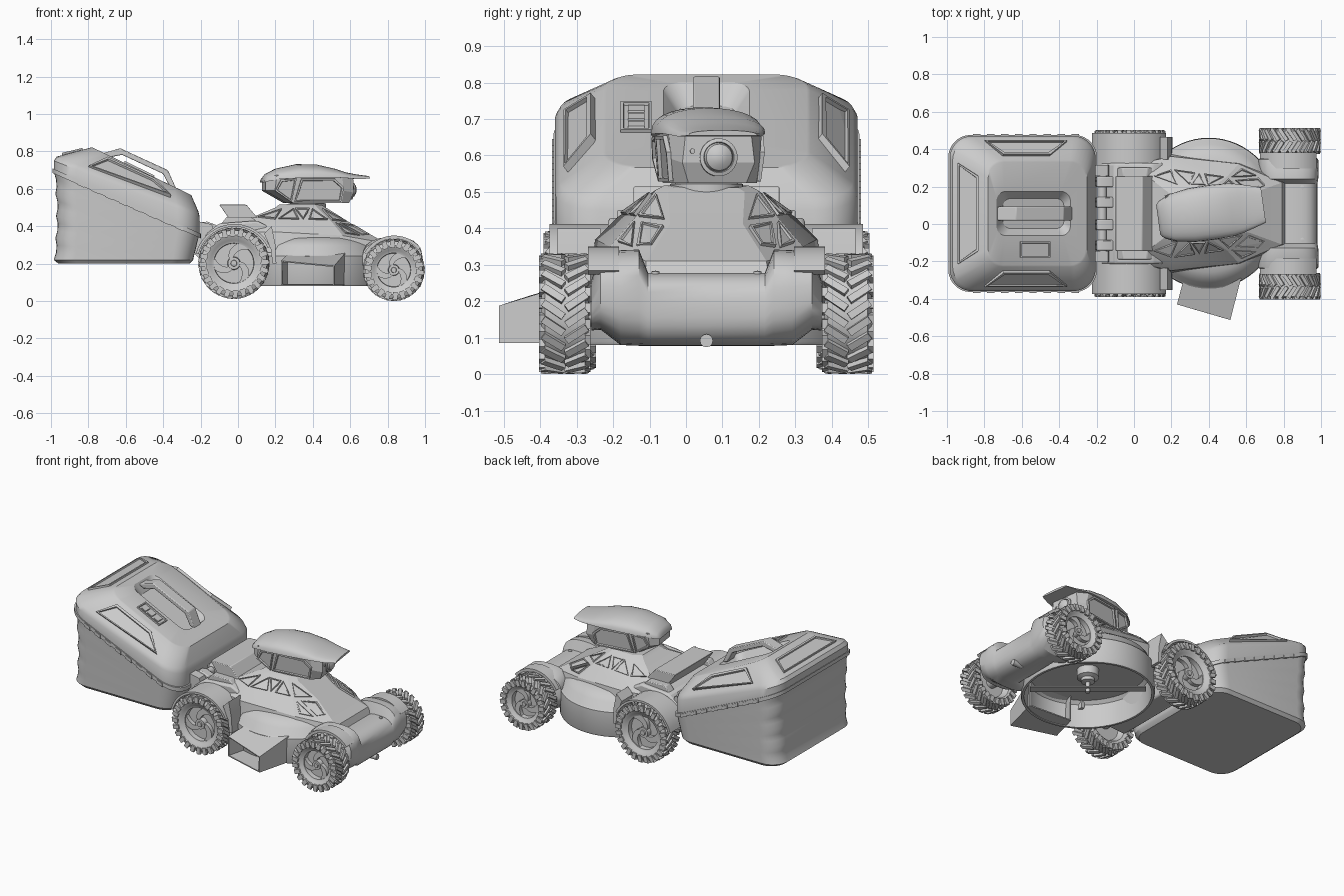
import bpy, bmesh
from math import sin, cos, pi, radians
from mathutils import Vector as V, Matrix as M

if "Cube" in bpy.data.objects:
    bpy.data.objects.remove(bpy.data.objects["Cube"])

C = 0.056  # mirror plane of the mower in y; all parts are modelled relative to it


def finish(name, bm, mirror=False, loc=(0, C, 0), bevel=0, rot=0, angle=32):
    bmesh.ops.remove_doubles(bm, verts=bm.verts, dist=1e-5)
    bmesh.ops.recalc_face_normals(bm, faces=bm.faces)
    me = bpy.data.meshes.new(name)
    bm.to_mesh(me)
    bm.free()
    ob = bpy.data.objects.new(name, me)
    bpy.context.collection.objects.link(ob)
    ob.location = loc
    ob.rotation_euler.z = rot
    bpy.ops.object.select_all(action='DESELECT')
    ob.select_set(True)
    bpy.context.view_layer.objects.active = ob
    bpy.ops.object.shade_smooth_by_angle(angle=radians(angle))
    if bevel:
        b = ob.modifiers.new("bevel", 'BEVEL')
        b.width, b.segments, b.limit_method = bevel, 2, 'ANGLE'
    if mirror:
        ob.modifiers.new("mirror", 'MIRROR').use_axis = (False, True, False)
    return ob


def loft(name, rings, cap=True, **k):
    bm = bmesh.new()
    vs = [[bm.verts.new(p) for p in r] for r in rings]
    n = len(rings[0])
    for a, b in zip(vs, vs[1:]):
        for i in range(n):
            bm.faces.new((a[i], a[(i + 1) % n], b[(i + 1) % n], b[i]))
    if cap:
        bm.faces.new(vs[0])
        bm.faces.new(vs[-1])
    return finish(name, bm, **k)


def prism(name, polys, y0, y1, **k):
    bm = bmesh.new()
    for poly in polys:
        f = bm.faces.new([bm.verts.new((x, y0, z)) for x, z in poly])
        r = bmesh.ops.extrude_face_region(bm, geom=[f])['geom']
        bmesh.ops.translate(bm, vec=(0, y1 - y0, 0), verts=[v for v in r if isinstance(v, bmesh.types.BMVert)])
    return finish(name, bm, **k)


def lathe(name, prof, at, axis='Z', n=40, sx=1, extra=None, **k):
    bm = bmesh.new()
    rings = []
    for r, h in prof:
        ring = []
        for i in range(n):
            c, s = r * cos(2 * pi * i / n), r * sin(2 * pi * i / n)
            p = {'Z': (c * sx, s, h), 'Y': (c, h, s), 'X': (h, c, s)}[axis]
            ring.append(bm.verts.new(V(p) + V(at)))
        rings.append(ring)
    for a, b in zip(rings, rings[1:]):
        for i in range(n):
            bm.faces.new((a[i], a[(i + 1) % n], b[(i + 1) % n], b[i]))
    for m in extra or []:
        bmesh.ops.create_cube(bm, size=1, matrix=m)
    return finish(name, bm, **k)


def panel(name, pts, ref, inset=0.014, lift=0.01, **k):
    # raised frame with a sunken middle, lying on a surface facing away from ref
    pts = [V(p) for p in pts]
    mid = sum(pts, V()) / len(pts)
    nrm = (pts[1] - pts[0]).cross(pts[2] - pts[0]).normalized()
    if nrm.dot(mid - V(ref)) < 0:
        pts.reverse()
        nrm = -nrm
    bm = bmesh.new()
    lo = [bm.verts.new(p - nrm * .015) for p in pts]
    hi = [bm.verts.new(p + nrm * lift) for p in pts]
    for i in range(len(pts)):
        j = (i + 1) % len(pts)
        bm.faces.new((lo[i], lo[j], hi[j], hi[i]))
    f = bm.faces.new(hi)
    bm.normal_update()
    bmesh.ops.inset_individual(bm, faces=[f], thickness=inset)
    bmesh.ops.inset_individual(bm, faces=[f], thickness=.003, depth=.002 - lift)
    return finish(name, bm, angle=15, **k)


def rrect(x0, x1, hy, r, zl, zr):
    out = []
    for q, (cx, cy) in enumerate([(x1 - r, hy - r), (x0 + r, hy - r), (x0 + r, r - hy), (x1 - r, r - hy)]):
        for i in range(8):
            a = pi / 2 * (q + i / 7)
            x = cx + r * cos(a)
            out.append((x, cy + r * sin(a), zl + (zr - zl) * (x - x0) / (x1 - x0)))
    return out


def sym(half):
    return half + [(x, -y, z) for x, y, z in reversed(half)]


def patch(rings, i, j, uvs):
    a, b, c, d = (V(rings[i][j]), V(rings[i][j + 1]), V(rings[i + 1][j + 1]), V(rings[i + 1][j]))
    return [a.lerp(b, u).lerp(d.lerp(c, u), v) for u, v in uvs]


def arc(cx, cz, r0, r1, a0, a1, n=18):
    an = [radians(a0 + (a1 - a0) * i / n) for i in range(n + 1)]
    return [(cx + r1 * cos(a), cz + r1 * sin(a)) for a in an] + [(cx + r0 * cos(a), cz + r0 * sin(a)) for a in reversed(an)]


# Grass bag: soft lower sack with wavy back, rim and hard lid with a handle recess
sack = []
for i in range(13):
    t = i / 12
    sack.append(rrect(-.985 + .012 * sin(t * 4 * pi) ** 2 + .012 * sin(pi * t), -.21 - .03 * t, .412 - .01 * t,
                      .11, .69 - .47 * t, .345 - .125 * t))
sack.append(rrect(-.96, -.26, .385, .1, .2, .2))
loft("bag_sack", sack)
loft("bag_rim", [rrect(-.993, -.198, .42, .12, z, z - .35) for z in (.685, .71)])
loft("bag_lid", [rrect(-.985, -.205, .415, .12, .70, .36), rrect(-.985, -.205, .415, .12, .75, .45),
                 rrect(-.97, -.212, .402, .12, .772, .48), rrect(-.79, -.25, .285, .09, .82, .567),
                 rrect(-.78, -.26, .275, .085, .822, .572), rrect(-.735, -.34, .118, .05, .80, .609),
                 rrect(-.70, -.375, .08, .04, .735, .58)])
prism("bag_handle", [[(-.74, .785), (-.63, .817), (-.375, .70), (-.33, .60), (-.365, .61), (-.40, .68),
                      (-.62, .782), (-.70, .765)]], -.037, .037, bevel=.005)
prism("bag_clips", [[(x, .70 - .44 * (x + .985)), (x + .04, .682 - .44 * (x + .985)), (x + .04, .66 - .44 * (x + .985)),
                     (x, .678 - .44 * (x + .985))] for x in [-.86 + .075 * i for i in range(8)]], .41, .424, mirror=True)
ref = (-.55, 0, .3)
panel("lid_side_panel", [(-.80, .385, .716), (-.36, .385, .56), (-.45, .31, .65), (-.70, .31, .762)], ref,
      lift=.013, inset=.016, mirror=True)
panel("lid_back_panel", [(-.94, -.27, .782), (-.94, .27, .782), (-.83, .2, .809), (-.83, -.2, .809)], ref)
lz = lambda x: .822 - .483 * (x + .78)
panel("lid_latch", [(x, y, lz(x)) for x, y in [(-.61, -.235), (-.45, -.235), (-.45, -.15), (-.61, -.15)]], ref, inset=.01)
prism("latch_buttons", [[(x, lz(x) - .015), (x + .03, lz(x + .03) - .015), (x + .03, lz(x + .03) + .008),
                         (x, lz(x) + .008)] for x in (-.59, -.545, -.5)], -.215, -.17)

# Bag hinge at the back of the mower
lathe("hinge_barrel", [(0, -.2), (.024, -.2), (.024, .2), (0, .2)], (-.17, 0, .39), 'Y', 20)
for i, y in enumerate((-.17, -.06, .06, .17)):
    prism(f"hinge_knuckle_{i}", [[(-.205, .36), (-.2, .42), (-.165, .425), (-.1, .40), (-.1, .35), (-.2, .33)]],
          y - .028, y + .028, bevel=.006)
prism("bag_hook", [[(-.23, .25), (-.23, .43), (-.14, .41), (-.1, .3), (-.2, .22)]], .2, .26, mirror=True)

# Round cutting deck, open below, with drive shaft and blade
lathe("deck", [(0, .35), (.25, .345), (.315, .335), (.37, .297), (.392, .25), (.402, .242), (.405, .09), (.40, .08),
               (.385, .08), (.38, .23), (.36, .25), (0, .255)], (.4, 0, 0), n=64, sx=.95)
lathe("blade_hub", [(0, .27), (.065, .27), (.065, .2), (.04, .19), (.04, .17), (.014, .165), (.014, .1), (0, .1)], (.4, 0, 0))
bm = bmesh.new()
bmesh.ops.create_cube(bm, size=1, matrix=M.Diagonal((.68, .055, .008, 1)))
finish("blade", bm, loc=(.4, C, .125), rot=-.7)

# Side discharge chute
bm = bmesh.new()
ends = [[(.28, -.24, .085), (.58, -.26, .085), (.58, -.26, .265), (.28, -.24, .265)],
        [(.23, -.43, .085), (.515, -.513, .085), (.515, -.513, .188), (.23, -.43, .215)]]
a, b = [[bm.verts.new(p) for p in e] for e in ends]
for i in range(4):
    bm.faces.new((a[i], a[(i + 1) % 4], b[(i + 1) % 4], b[i]))
ch = finish("discharge_chute", bm, loc=(0, 0, 0), angle=5)
ch.data.shade_flat()
ch.modifiers.new("wall", 'SOLIDIFY').thickness = .01

# Faceted engine cowl with sunken windows
half = [[(.0, .27, .26), (.2, .32, .26), (.58, .28, .26), (.82, .17, .24)],
        [(.02, .265, .37), (.2, .305, .37), (.56, .265, .35), (.79, .165, .31)],
        [(.07, .2, .445), (.2, .245, .43), (.5, .2, .425), (.61, .10, .412)],
        [(.2, .10, .50), (.26, .14, .505), (.42, .14, .505), (.47, .105, .50)],
        [(.22, .08, .516), (.27, .115, .518), (.41, .115, .518), (.45, .085, .512)]]
loft("engine_cowl", [sym(h) for h in half], angle=20)
ref = (.35, 0, .3)
for i, (r, j, uv) in enumerate([
        (2, 1, [(.03, .12), (.42, .12), (.25, .85)]), (2, 1, [(.5, .12), (.72, .85), (.3, .85)]),
        (2, 1, [(.6, .12), (.96, .12), (.8, .85)]), (2, 2, [(.1, .1), (.85, .12), (.3, .85)]),
        (1, 2, [(.12, .2), (.5, .2), (.12, .9)]), (1, 2, [(.6, .25), (.9, .4), (.9, .9), (.3, .9)]),
        (2, 0, [(.2, .1), (.95, .1), (.8, .8)])]):
    panel(f"cowl_window_{i}", patch(half, r, j, uv), ref, inset=.01, lift=.008, mirror=True)

# Rear housing and slanted handle mount
prism("rear_housing", [[(-.19, .30), (-.17, .36), (-.1, .415), (.1, .43), (.16, .40), (.16, .29), (.06, .27), (.03, .13),
                        (-.1, .12), (-.18, .2)]], -.27, .27, bevel=.012)
prism("handle_mount", [[(-.1, .515), (.045, .515), (.125, .42), (-.03, .415)]], -.2, .2, bevel=.004)
prism("mount_cheek", [[(-.1, .40), (-.06, .45), (.07, .45), (.13, .40)]], .19, .245, mirror=True, bevel=.005)

# Front axle beam: round bar flaring out into cups at the front wheels
beam = []
for y, cx, cz, rx, rz in [(.0, .868, .178, .112, .1), (.16, .868, .178, .112, .1), (.185, .83, .21, .155, .132),
                          (.235, .825, .21, .162, .13), (.29, .825, .222, .16, .1), (.315, .83, .19, .12, .07)]:
    ring = []
    for i in range(28):
        c, s = cos(2 * pi * i / 28), sin(2 * pi * i / 28)
        k = (abs(c) ** 2.8 + abs(s) ** 2.8) ** (1 / 2.8)
        ring.append((cx + rx * c / k, y, cz + rz * s / k))
    beam.append(ring)
loft("front_beam", [[(x, -y, z) for x, y, z in r] for r in reversed(beam[1:])] + beam)
lathe("beam_bolt", [(0, .0), (.011, 0), (.011, .02), (0, .022)], (.9, .14, .262), 'Z', 12, mirror=True)
lathe("tow_eye", [(0, -.06), (.018, -.06), (.018, .01), (0, .01)], (.965, 0, .092), 'X', 12)

# Fenders
prism("front_fender", [arc(.835, .165, .168, .185, 40, 150)], .24, .325, mirror=True)
prism("rear_fender", [arc(-.02, .2, .198, .212, 25, 165)], .25, .43, mirror=True)
prism("rear_fender_tail", [[(.14, .36), (.18, .40), (.2, .3), (.205, .2), (.185, .2), (.175, .28)]], .29, .41, mirror=True)
prism("rear_inner_wall", [arc(-.02, .2, .0, .2, 20, 165)], .26, .29, mirror=True)


# Wheels: tyre with chevron lugs, rim and three swirling spokes
def wheel(name, x, z, R, w, y, lugs):
    h = w / 2
    ex = []
    for k in range(lugs):
        for s in (-1, 1):
            spin = M.Translation((x, y, z)) @ M.Rotation(2 * pi * (k + s * .25) / lugs, 4, 'Y')
            ex.append(spin @ M.Translation((0, s * h * .47, R - .011)) @ M.Rotation(s * .6, 4, 'Z') @ M.Diagonal((.02, h * 1.0, .02, 1)))
            ex.append(spin @ M.Translation((-s * .018, s * h * .92, R - .027)) @ M.Diagonal((.026, .016, .04, 1)))
    q = R * .66
    lathe(name + "_tyre", [(q, -h * .8), (R * .8, -h * .95), (R * .93, -h * .8), (R - .014, -h * .5), (R - .014, h * .5),
                           (R * .93, h * .8), (R * .8, h * .95), (q, h * .8), (q - .008, h * .7), (q - .018, h * .66),
                           (q - .02, h * .2), (0, h * .2), (0, -h * .3), (q - .02, -h * .3), (q, -h * .8)],
          (x, y, z), 'Y', 48, extra=ex, mirror=True)
    polys = []
    ts = [i / 8 for i in range(9)]
    for k in range(3):
        edge = lambda t, d: (x + R * (.12 + .5 * t) * cos(2.094 * k - 1.2 * t + d), z + R * (.12 + .5 * t) * sin(2.094 * k - 1.2 * t + d))
        polys.append([edge(t, .45 - .1 * t) for t in ts] + [edge(t, -.35 + .1 * t) for t in reversed(ts)])
    prism(name + "_spokes", polys, y + h * .15, y + h * .58, mirror=True)
    lathe(name + "_hub", [(0, h * .75), (R * .08, h * .75), (R * .09, h * .65), (R * .17, h * .65), (R * .19, h * .1), (0, h * .1)],
          (x, y, z), 'Y', 24, mirror=True)
    lathe(name + "_axle", [(0, -h - .08), (.022, -h - .08), (.022, -h - .02), (.035, -h - .02), (.035, -h * .2), (0, -h * .2)],
          (x, y, z), 'Y', 16, mirror=True)


wheel("front_wheel", .833, .166, .165, .136, .388, 22)
wheel("rear_wheel", -.022, .202, .19, .14, .375, 24)

# Sensor head on a neck, turned slightly to one side
H = dict(loc=(.37, C, 0), rot=.14)
lathe("neck", [(0, .50), (.1, .50), (.1, .522), (.07, .526), (.07, .55), (0, .56)], (0, 0, 0), **H)
W = lambda x, z: (x, .118 + .03 * x + .1 * (z - .6), z)  # side wall of the head
hh = [[(-.12, .06, .524), W(-.09, .524), W(.17, .524), (.215, .08, .524)],
      [(-.235, .07, .59), W(-.19, .59), W(.18, .59), (.238, .1, .58)],
      [(-.235, .07, .65), W(-.18, .675), W(.17, .675), (.235, .09, .668)]]
loft("head_body", [sym(h) for h in hh], angle=20, **H)
for i, win in enumerate([[(-.19, .59), (-.16, .65), (-.075, .655), (-.1, .53)],
                         [(-.085, .53), (-.05, .655), (.13, .655), (.18, .61), (.165, .53)]]):
    panel(f"head_window_{i}", [W(*p) for p in win], (0, 0, .6), inset=.012, lift=.012, mirror=True, **H)
cap = []
for x, w, zb, zt in [(-.243, .08, .635, .655), (-.225, .1, .64, .68), (-.17, .127, .652, .708), (-.06, .145, .658, .732),
                     (.05, .147, .66, .73), (.15, .142, .66, .707), (.2, .132, .657, .69), (.26, .115, .652, .678),
                     (.325, .095, .655, .669)]:
    cap.append([(x, w * cos(pi * i / 14), zb + (zt - zb) * sin(pi * i / 14) ** .75 if 0 < i < 14 else zb) for i in range(15)])
loft("head_cap", cap, angle=40, **H)
lathe("lens", [(.0, .22), (.052, .22), (.052, .243), (.042, .246), (.04, .241), (.036, .253), (.02, .263), (0, .267)],
      (0, 0, .595), 'X', 32, **H)
lathe("small_sensor", [(0, .23), (.007, .23), (.007, .242), (0, .243)], (0, -.072, .612), 'X', 12, **H)
